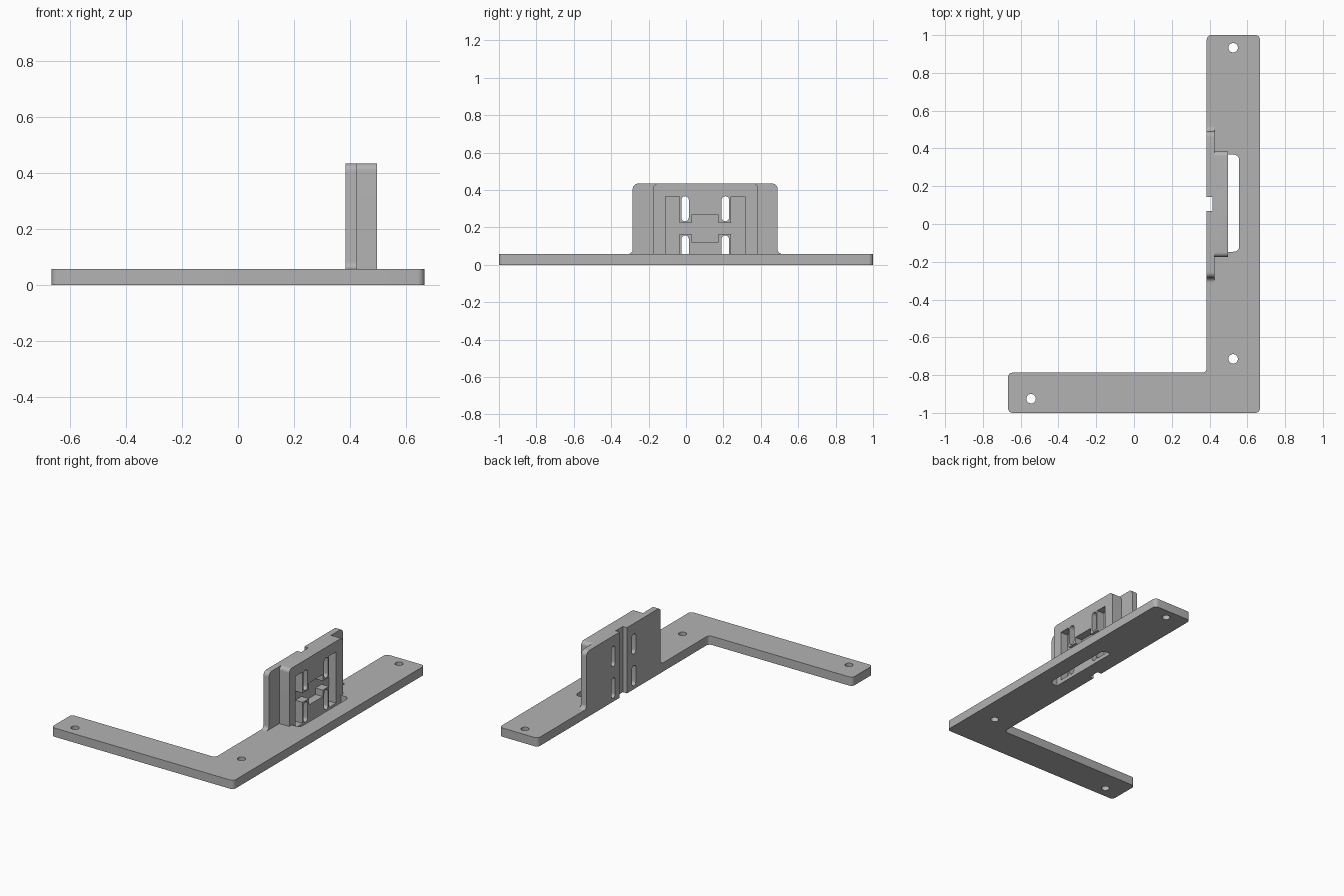
import bpy, bmesh, math
from mathutils import Vector

cube = bpy.data.objects.get("Cube")
if cube:
    bpy.data.objects.remove(cube, do_unlink=True)

grey = bpy.data.materials.new("plain grey")
grey.use_nodes = True
grey.diffuse_color = (0.45, 0.45, 0.45, 1)
grey.node_tree.nodes["Principled BSDF"].inputs["Base Color"].default_value = (0.45, 0.45, 0.45, 1)


def rounded(corners, steps=8):
    """Outline from (a, b, radius) corners, each rounded by an arc."""
    out = []
    for i, (a, b, r) in enumerate(corners):
        p = Vector((a, b))
        if r == 0:
            out.append(p)
            continue
        u = (Vector(corners[i - 1][:2]) - p).normalized()
        v = (Vector(corners[(i + 1) % len(corners)][:2]) - p).normalized()
        half = u.angle(v) / 2
        centre = p + (u + v).normalized() * (r / math.sin(half))
        start = p + u * (r / math.tan(half)) - centre
        end = p + v * (r / math.tan(half)) - centre
        sweep = start.angle_signed(end)
        for k in range(steps + 1):
            t = -sweep * k / steps
            c, s = math.cos(t), math.sin(t)
            out.append(centre + Vector((start.x * c - start.y * s, start.x * s + start.y * c)))
    return out


def prism(name, outline, axis, lo, hi):
    """Extrude an outline along z (outline in x, y) or x (outline in y, z)."""
    bm = bmesh.new()
    place = (lambda p, d: (p[0], p[1], d)) if axis == "z" else (lambda p, d: (d, p[0], p[1]))
    face = bm.faces.new([bm.verts.new(place(p, lo)) for p in outline])
    ext = bmesh.ops.extrude_face_region(bm, geom=[face])["geom"]
    shift = Vector(place((0, 0), hi - lo))
    bmesh.ops.translate(bm, verts=[g for g in ext if isinstance(g, bmesh.types.BMVert)], vec=shift)
    bmesh.ops.recalc_face_normals(bm, faces=bm.faces)
    mesh = bpy.data.meshes.new(name)
    bm.to_mesh(mesh)
    bm.free()
    mesh.materials.append(grey)
    ob = bpy.data.objects.new(name, mesh)
    bpy.context.collection.objects.link(ob)
    return ob


def box(a0, a1, b0, b1):
    return [(a0, b0), (a1, b0), (a1, b1), (a0, b1)]


def combine(target, tool, operation):
    tool.hide_render = True
    mod = target.modifiers.new("combine", "BOOLEAN")
    mod.operation, mod.solver, mod.object = operation, "EXACT", tool
    bpy.context.view_layer.objects.active = target
    bpy.ops.object.modifier_apply(modifier=mod.name)
    bpy.data.objects.remove(tool, do_unlink=True)


BACK, TOP, PLATE = 0.385, 0.435, 0.058

# L-shaped base plate
bracket = prism("mounting_bracket", rounded([
    (-0.667, -1, .025), (0.667, -1, .025), (0.667, 1, .025), (BACK, 1, .025),
    (BACK, -0.787, .025), (-0.667, -0.787, .025)]), "z", 0, PLATE)

# Upright wall with flared feet
wall = prism("upright_wall", rounded([
    (-0.33, .03, 0), (-0.33, PLATE, 0), (-0.285, PLATE, .025), (-0.285, TOP, .03),
    (0.49, TOP, .03), (0.49, PLATE, .025), (0.535, PLATE, 0), (0.535, .03, 0)]),
    "x", BACK, 0.425)
combine(bracket, wall, "UNION")

# Thick pad on the wall
pad = prism("thick_pad", rounded([
    (-0.175, .03, 0), (-0.175, TOP, .025), (0.385, TOP, .025), (0.385, .03, 0)]),
    "x", 0.4, 0.498)
combine(bracket, pad, "UNION")

# Opening in the plate in front of the pad
opening = prism("plate_opening", rounded([
    (0.498, -0.147, 0), (0.557, -0.147, .03), (0.557, 0.367, .03), (0.498, 0.367, 0)]),
    "z", -0.1, 0.1)
combine(bracket, opening, "DIFFERENCE")

# H-shaped recess, mirrored from one quarter
MID_Y, MID_Z = 0.1025, 0.195
quarter = [(0.2125, 0.17), (0.1375, 0.17), (0.1375, 0.03), (0.0725, 0.03), (0.0725, 0.0725)]
half = quarter + [(-y, z) for y, z in reversed(quarter)]
h_shape = half + [(-y, -z) for y, z in half]
recess = prism("h_recess", [(MID_Y + y, MID_Z + z) for y, z in h_shape], "x", 0.445, 0.52)
combine(bracket, recess, "DIFFERENCE")

# Four fastening slots through the wall
for y in (-0.005, 0.21):
    for z in (0.09, 0.3):
        slot = prism("fastening_slot", rounded([
            (y - .02, z - .067, .0199), (y + .02, z - .067, .0199),
            (y + .02, z + .067, .0199), (y - .02, z + .067, .0199)]), "x", 0.3, 0.53)
        combine(bracket, slot, "DIFFERENCE")

# Groove down the back of the wall
groove = prism("back_groove", box(0.068, 0.143, -0.1, 0.6), "x", 0.3, 0.415)
combine(bracket, groove, "DIFFERENCE")

# Screw holes in the plate
for x, y in ((0.525, 0.933), (0.525, -0.714), (-0.545, -0.925)):
    ring = [(x + .025 * math.cos(k * math.tau / 32), y + .025 * math.sin(k * math.tau / 32))
            for k in range(32)]
    combine(bracket, prism("screw_hole", ring, "z", -0.1, 0.1), "DIFFERENCE")

bpy.ops.object.select_all(action="DESELECT")
bracket.select_set(True)
bpy.context.view_layer.objects.active = bracket
bpy.ops.object.shade_smooth_by_angle(angle=math.radians(30))
